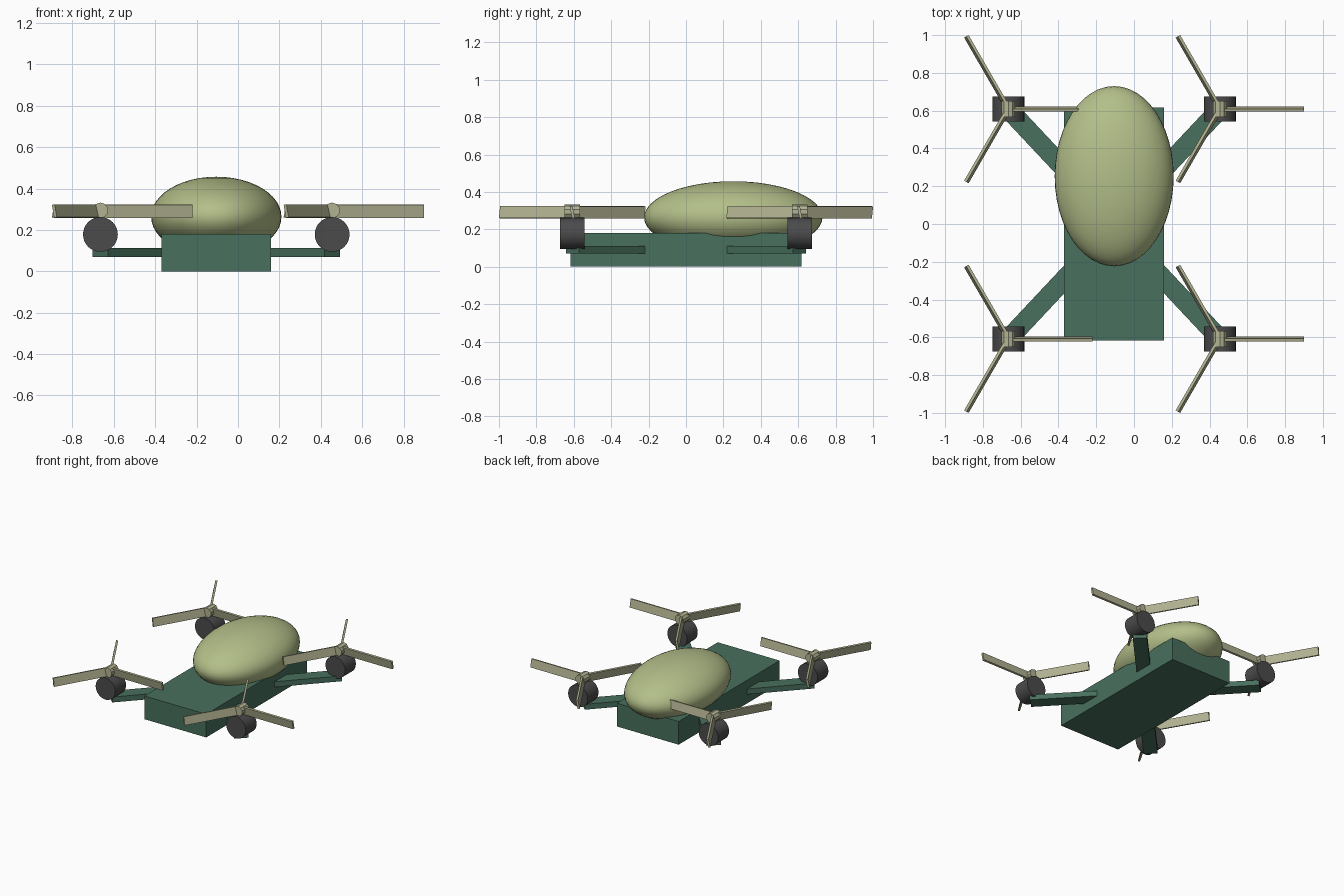
import bpy
from math import radians, pi, cos, sin, atan2, hypot
from mathutils import Matrix, Vector

if "Cube" in bpy.data.objects:
    bpy.data.objects.remove(bpy.data.objects["Cube"])

CX = -0.105            # body axis in x
RX, RY = 0.56, 0.608   # rotor offsets from the body axis


def material(name, rgb):
    m = bpy.data.materials.new(name)
    m.diffuse_color = (*rgb, 1)
    m.use_nodes = True
    m.node_tree.nodes["Principled BSDF"].inputs["Base Color"].default_value = m.diffuse_color
    return m


green = material("frame_green", (0.065, 0.16, 0.11))
olive = material("canopy_olive", (0.45, 0.52, 0.25))
khaki = material("rotor_khaki", (0.45, 0.45, 0.29))
dark = material("motor_dark", (0.07, 0.07, 0.07))


def finish(name, mat):
    o = bpy.context.object
    o.name = name
    o.data.materials.append(mat)
    return o


def box(name, size, matrix, mat):
    bpy.ops.mesh.primitive_cube_add(size=1)
    o = finish(name, mat)
    o.data.transform(matrix @ Matrix.Diagonal((*size, 1)))
    return o


def cylinder_y(name, radius, length, loc, sides, mat):
    bpy.ops.mesh.primitive_cylinder_add(vertices=sides, radius=radius, depth=length,
                                        location=loc, rotation=(pi / 2, 0, 0))
    return finish(name, mat)


# Body slab
box("body", (0.53, 1.236, 0.18), Matrix.Translation((CX, 0, 0.09)), green)

# Egg-shaped canopy
bpy.ops.mesh.primitive_uv_sphere_add(segments=48, ring_count=24, radius=1,
                                     location=(CX, 0.253, 0.264))
canopy = finish("canopy", olive)
canopy.scale = (0.315, 0.477, 0.193)
bpy.ops.object.shade_smooth_by_angle()

for sy, end in ((-1, "front"), (1, "back")):
    for sx, side in ((-1, "left"), (1, "right")):
        tag = f"{end}_{side}"
        hub = Vector((CX + sx * RX, sy * RY, 0))

        # Diagonal arm, from inside the body to the motor
        root = Vector((CX + sx * 0.21, sy * 0.235, 0))
        d = hub - root
        mid = (hub + root) / 2
        box(f"arm_{tag}", (d.length, 0.102, 0.042),
            Matrix.Translation((mid.x, mid.y, 0.091)) @ Matrix.Rotation(atan2(d.y, d.x), 4, 'Z'),
            green)

        # Motor drum lying along y
        cylinder_y(f"motor_{tag}", 0.084, 0.132, (hub.x, hub.y, 0.178), 32, dark)
        bpy.ops.object.shade_smooth_by_angle()

        # Rotor hub and three pitched blades
        cylinder_y(f"rotor_hub_{tag}", 0.038, 0.084, (hub.x, hub.y, 0.294), 10, khaki)
        for i in range(3):
            m = (Matrix.Translation((hub.x, hub.y, 0.291))
                 @ Matrix.Rotation(radians(120 * i), 4, 'Z')
                 @ Matrix.Translation((0.2225, 0, 0))
                 @ Matrix.Rotation(0.2, 4, 'X'))
            box(f"blade_{tag}_{i + 1}", (0.445, 0.015, 0.064), m, khaki)
